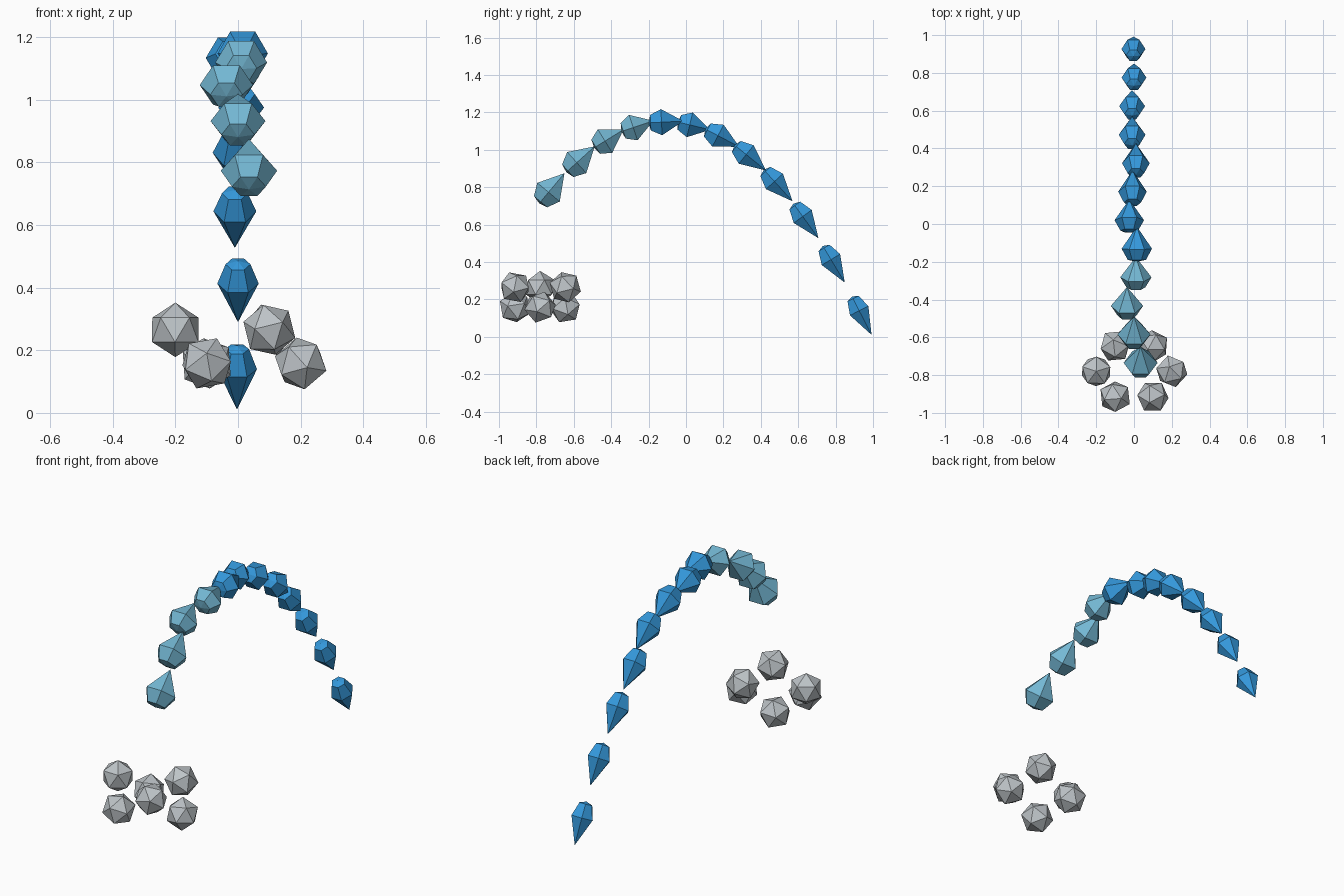
import bpy, bmesh, math
from mathutils import Vector

cube = bpy.data.objects.get("Cube")
if cube:
    bpy.data.objects.remove(cube, do_unlink=True)


def make_material(name, rgb):
    lin = [((c / 255 + 0.055) / 1.055) ** 2.4 for c in rgb] + [1.0]
    mat = bpy.data.materials.new(name)
    mat.use_nodes = True
    mat.diffuse_color = lin
    mat.node_tree.nodes["Principled BSDF"].inputs["Base Color"].default_value = lin
    return mat


blue = make_material("water blue", (52, 152, 219))
pale = make_material("pale water blue", (116, 184, 212))
grey = make_material("stone grey", (189, 195, 199))


def add_object(name, bm, mat, location, rotation):
    mesh = bpy.data.meshes.new(name)
    bmesh.ops.recalc_face_normals(bm, faces=bm.faces)
    bm.to_mesh(mesh)
    bm.free()
    mesh.materials.append(mat)
    ob = bpy.data.objects.new(name, mesh)
    ob.location = location
    ob.rotation_euler = rotation
    bpy.context.collection.objects.link(ob)
    return ob


def add_drop(name, radius, length, mat, location, pitch):
    """Six-sided teardrop along local z: rounded head below, long tip above."""
    head, tip, sides = 0.37 * length, 0.63 * length, 6
    bm = bmesh.new()
    rings = []
    for r, z in ((0.6 * radius, -0.85 * head), (radius, 0)):
        rings.append([bm.verts.new((r * math.cos(math.tau * k / sides),
                                    r * math.sin(math.tau * k / sides), z))
                      for k in range(sides)])
    bottom = bm.verts.new((0, 0, -head))
    top = bm.verts.new((0, 0, tip))
    low, wide = rings
    for k in range(sides):
        n = (k + 1) % sides
        bm.faces.new((bottom, low[n], low[k]))
        bm.faces.new((low[k], low[n], wide[n], wide[k]))
        bm.faces.new((wide[k], wide[n], top))
    return add_object(name, bm, mat, location, (pitch - math.pi / 2, 0, 0))


# Arc of drops: parabolic path, tips pointing along the flight direction
sway = (.035, 0, -.037, .01, .015, -.025, -.008, .01, -.01, -.01, 0, -.003)
lengths = (.21, .205, .185, .18, .187, .18, .205, .216, .228, .228, .228, .23)
step, rise, fall = 0.151, 0.18, 0.0216
for i, (x, length) in enumerate(zip(sway, lengths)):
    place = (x, -0.735 + step * i, 0.773 + rise * i - fall * i * i)
    pitch = math.atan2(rise - 2 * fall * i, step)
    add_drop(f"drop_{i + 1}", 0.09 - 0.0024 * i, length,
             pale if i < 4 else blue, place, pitch)

# Oval of stones alternating between two heights
for i in range(6):
    a = math.tau * i / 6
    bm = bmesh.new()
    bmesh.ops.create_icosphere(bm, subdivisions=1, radius=0.087)
    place = Vector((0.2 * math.cos(a), -0.78 + 0.155 * math.sin(a),
                    0.265 if i % 2 else 0.158))
    turn = i - 3
    add_object(f"stone_{i + 1}", bm, grey, place,
               (0.35 * turn, 0.2 * turn, 0.3 + 0.5 * turn))
